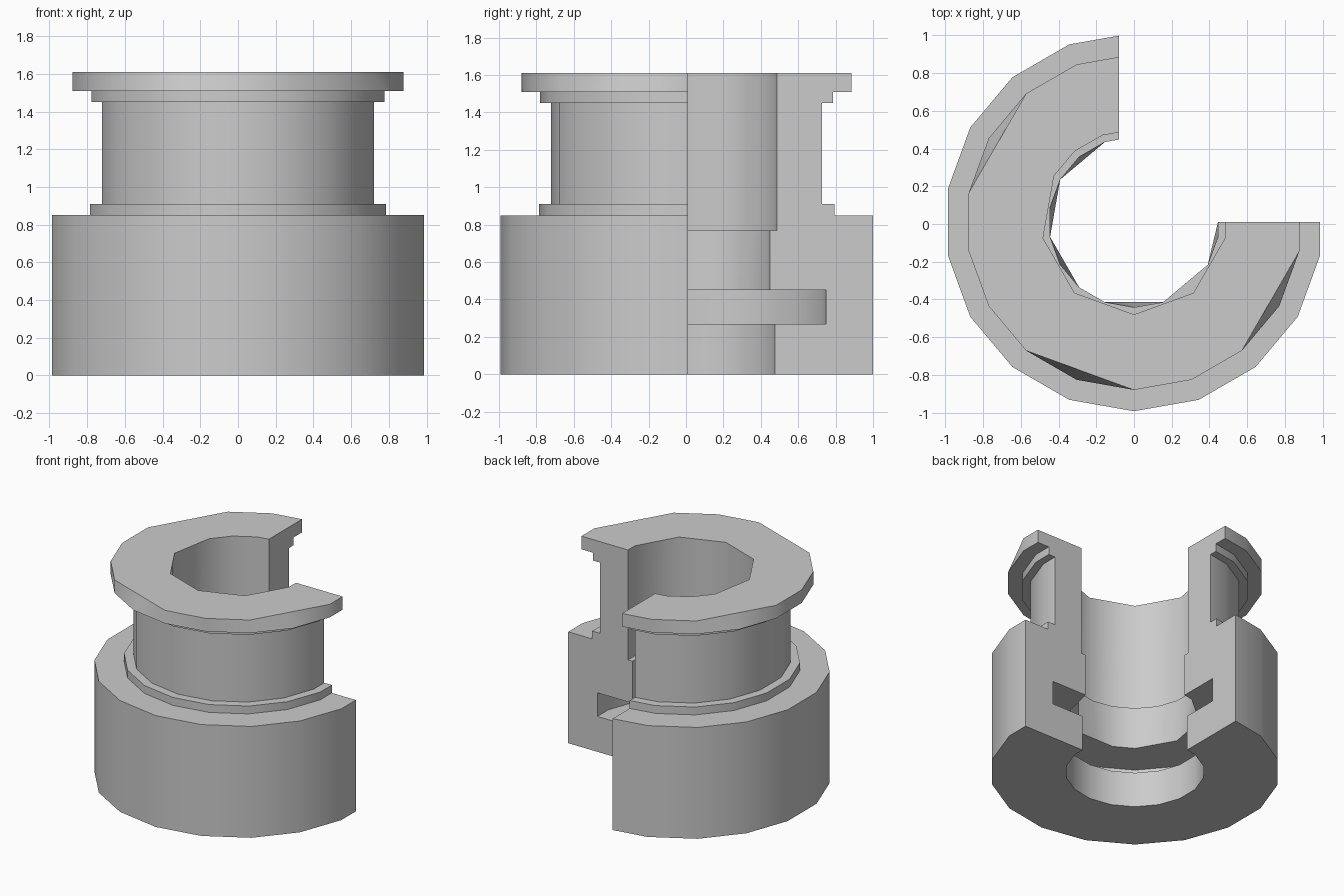
import bpy, bmesh
from math import sin, cos, radians

if "Cube" in bpy.data.objects:
    bpy.data.objects.remove(bpy.data.objects["Cube"])

CY = 0.01       # axis of the bushing in y
CUT_X = -0.08   # cutaway plane facing +x (the other cut lies at y = CY)

# closed cross-section: radius, height, corner angles flattened onto a chord
PROFILE = [
    # outer side, going up: body, lower collar, neck, upper collar, flange
    (1.003, 0, ()), (1.003, 0.85, ()),
    (0.797, 0.85, ()), (0.797, 0.91, ()),
    (0.732, 0.91, ()), (0.732, 1.45, ()),
    (0.79, 1.45, ()), (0.79, 1.51, ()),
    (0.89, 1.51, ()), (0.89, 1.61, (150, 250, 330)),
    # bore, going down: upper bore, waist, inner groove, lower bore
    (0.49, 1.61, (170, 210, 250, 290, 330)), (0.49, 0.77, ()),
    (0.452, 0.77, (310,)), (0.452, 0.45, (130, 170, 210, 270, 310, 350)),
    (0.753, 0.45, ()), (0.753, 0.27, ()),
    (0.48, 0.27, ()), (0.48, 0, ()),
]
ANGLES = list(range(110, 351, 20))


def ring(r, skips):
    """18-sided ring, open over the cut-away quarter."""
    def p(a):
        return (r * cos(radians(a)), CY + r * sin(radians(a)))
    a, b = p(110), p(90)
    t = (CUT_X - a[0]) / (b[0] - a[0])
    pts = [(CUT_X, a[1] + t * (b[1] - a[1]))]
    pts += [p(ang) for ang in ANGLES]
    pts.append((r * cos(radians(10)), CY))
    for ang in skips:
        i = ANGLES.index(ang) + 1
        m, n = pts[i - 1], pts[i + 1]
        pts[i] = ((m[0] + n[0]) / 2, (m[1] + n[1]) / 2)
    return pts


bm = bmesh.new()
rows = [[bm.verts.new((x, y, z)) for x, y in ring(r, s)] for r, z, s in PROFILE]

# swept walls
for a, b in zip(rows, rows[1:] + rows[:1]):
    for i in range(len(a) - 1):
        bm.faces.new((a[i], a[i + 1], b[i + 1], b[i]))
# section faces at both cuts
bm.faces.new([row[0] for row in rows])
bm.faces.new([row[-1] for row in reversed(rows)])
bmesh.ops.recalc_face_normals(bm, faces=bm.faces)

mesh = bpy.data.meshes.new("cutaway_bushing")
bm.to_mesh(mesh)
bm.free()
obj = bpy.data.objects.new("cutaway_bushing", mesh)
bpy.context.collection.objects.link(obj)
bpy.context.view_layer.objects.active = obj
obj.select_set(True)
bpy.ops.object.shade_smooth_by_angle(angle=radians(35))
